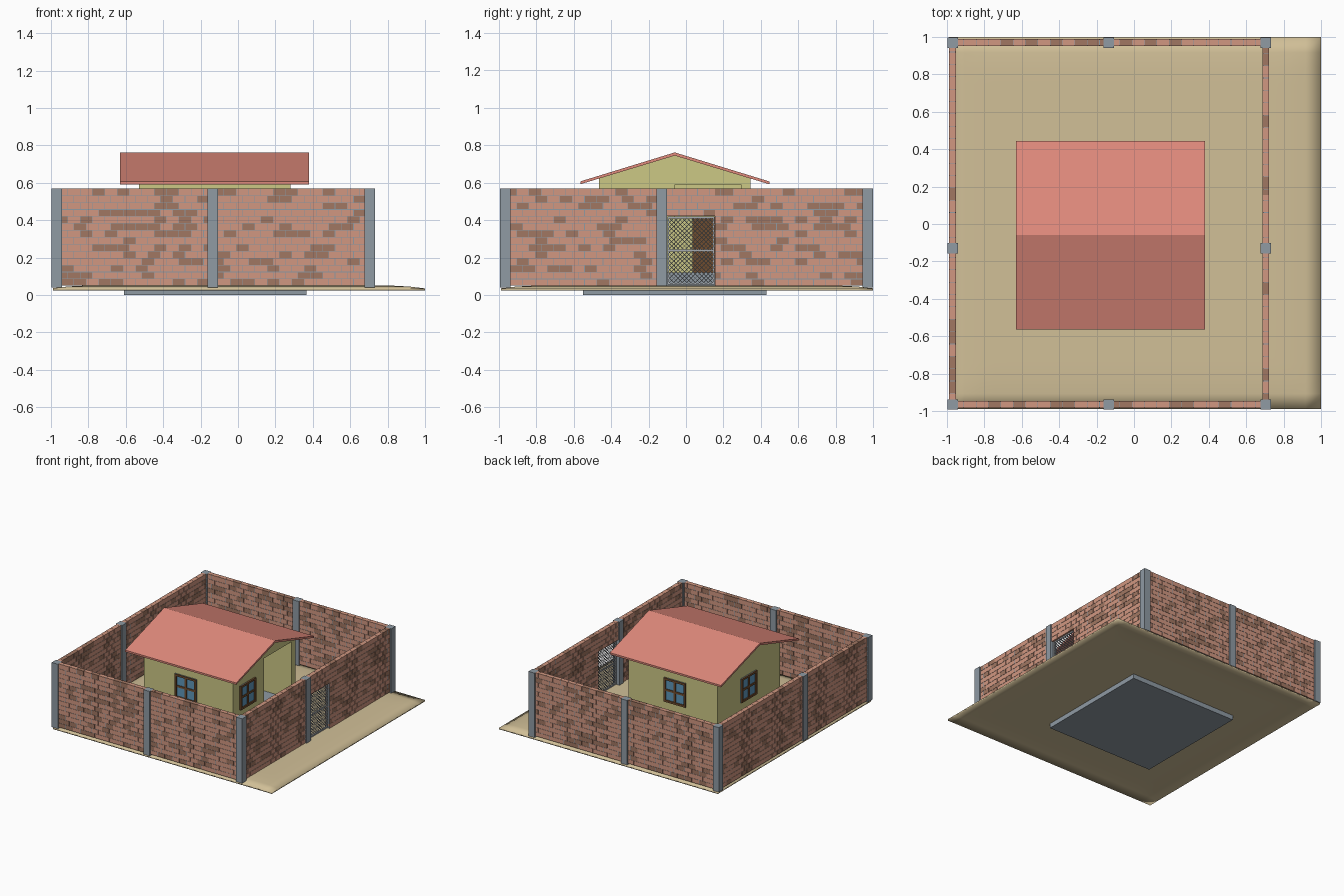
import bpy, bmesh, math, random
from mathutils import Matrix, Vector

if "Cube" in bpy.data.objects:
    bpy.data.objects.remove(bpy.data.objects["Cube"])

random.seed(4)


def material(name, r, g, b):
    m = bpy.data.materials.new(name)
    m.diffuse_color = tuple((c / 255) ** 2.2 for c in (r, g, b)) + (1,)
    m.use_nodes = True
    m.node_tree.nodes["Principled BSDF"].inputs["Base Color"].default_value = m.diffuse_color
    return m


SALMON = material("brick_light", 208, 150, 128)
BROWN = material("brick_dark", 160, 118, 98)
CONCRETE = material("concrete", 142, 153, 162)
SAND = material("sand", 208, 190, 150)
GREEN = material("wall_paint", 203, 199, 132)
ROOF = material("roof_tile", 222, 136, 122)
WOOD = material("wood", 112, 78, 50)
GLASS = material("glass", 95, 150, 185)
STEEL = material("steel", 165, 170, 175)


def finish(name, bm, mats):
    bmesh.ops.recalc_face_normals(bm, faces=bm.faces)
    me = bpy.data.meshes.new(name)
    bm.to_mesh(me)
    bm.free()
    ob = bpy.data.objects.new(name, me)
    bpy.context.collection.objects.link(ob)
    for m in mats:
        me.materials.append(m)
    return ob


def add_box(bm, lo, hi, mat=0):
    lo, hi = Vector(lo), Vector(hi)
    mtx = Matrix.Translation((lo + hi) / 2) @ Matrix.Diagonal((*(hi - lo), 1))
    vs = bmesh.ops.create_cube(bm, size=1, matrix=mtx)["verts"]
    for f in {f for v in vs for f in v.link_faces}:
        f.material_index = mat


def boxes(name, items, mats):
    bm = bmesh.new()
    for it in items:
        add_box(bm, *it)
    return finish(name, bm, mats)


def prism(name, profile, x0, x1, mat):
    # extrude a (y, z) profile along x
    bm = bmesh.new()
    f = bm.faces.new([bm.verts.new((x0, y, z)) for y, z in profile])
    ext = bmesh.ops.extrude_face_region(bm, geom=[f])["geom"]
    bmesh.ops.translate(bm, vec=(x1 - x0, 0, 0),
                        verts=[v for v in ext if isinstance(v, bmesh.types.BMVert)])
    return finish(name, bm, [mat])


# Ground: thin sheet that droops towards its edges
bm = bmesh.new()
bmesh.ops.create_grid(bm, x_segments=24, y_segments=24, size=0.995,
                      matrix=Matrix.Translation((0.005, 0.005, 0)))
for v in bm.verts:
    d = min(1.0 - abs(v.co.y - 0.005), 1.0 - v.co.x, v.co.x + 1.0)
    t = max(0, 1 - d / 0.2)
    v.co.z = 0.05 - 0.015 * t * t
ground = finish("ground", bm, [SAND])
sol = ground.modifiers.new("thickness", "SOLIDIFY")
sol.thickness, sol.offset = 0.012, -1
for p in ground.data.polygons:
    p.use_smooth = True

# Foundation slab
boxes("foundation", [((-0.61, -0.55, 0), (0.365, 0.43, 0.12))], [CONCRETE])

# Perimeter columns
XS, YS, Z0, Z1 = (-0.97, -0.135, 0.705), (-0.965, -0.13, 0.97), 0.05, 0.57
for i, x in enumerate(XS):
    for j, y in enumerate(YS):
        if (i, j) != (1, 1):
            boxes("column", [((x - .028, y - .028, 0.04), (x + .028, y + .028, Z1))], [CONCRETE])

# Brick panels: thin mortar core with individual bricks on it
ROWS, LENGTH = 14, 0.066
RH = (Z1 - Z0) / ROWS


def brick_panel(name, axis, at, a, b, first_row=0):
    def span(u0, u1, half, za, zb, mat):
        if axis == "x":
            return (u0, at - half, za), (u1, at + half, zb), mat
        return (at - half, u0, za), (at + half, u1, zb), mat
    items = [span(a, b, 0.016, Z0 + first_row * RH, Z1 - 0.001, 2)]
    for r in range(first_row, ROWS):
        u = a - (r % 2) * LENGTH / 2
        while u < b:
            u0, u1 = max(a, u), min(b, u + LENGTH - 0.003)
            if u1 - u0 > 0.006:
                z = Z0 + r * RH
                items.append(span(u0, u1, 0.018, z, z + RH - 0.003 * (r < ROWS - 1),
                                  int(random.random() < 0.28)))
            u += LENGTH
    boxes(name, items, [SALMON, BROWN, CONCRETE])


E = 0.028
for y, side in ((YS[0], "front"), (YS[2], "back")):
    for k in (0, 1):
        brick_panel(side + "_wall", "x", y, XS[k] + E, XS[k + 1] - E)
for k in (0, 1):
    brick_panel("left_wall", "y", XS[0], YS[k] + E, YS[k + 1] - E)
brick_panel("right_wall", "y", XS[2], YS[0] + E, YS[1] - E)
brick_panel("right_wall", "y", XS[2], 0.155, YS[2] - E)
brick_panel("wall_over_gate", "y", XS[2], YS[1] + E, 0.155, first_row=10)

# Gate: steel frame with a diagonal wire mesh
gx, ga, gb, gz0, gz1, t = XS[2], -0.1, 0.153, 0.055, 0.42, 0.005
bm = bmesh.new()
for y in (ga, gb - 2 * t):
    add_box(bm, (gx - t, y, gz0), (gx + t, y + 2 * t, gz1))
for z in (gz0, (gz0 + gz1) / 2 - t, gz1 - 2 * t):
    add_box(bm, (gx - t * .9, ga + t, z), (gx + t * .9, gb - t, z + 2 * t))
W, H, step = gb - ga, gz1 - gz0, 0.023
for s in (1, -1):
    for n in range(1, int((W + H) / step) + 1):
        c = n * step - W
        u0, u1 = max(0, -c), min(W, H - c)
        if u1 - u0 < 0.01:
            continue
        mid, ln = (u0 + u1) / 2, (u1 - u0) * math.sqrt(2)
        y = ga + mid if s > 0 else gb - mid
        m = (Matrix.Translation((gx + s * 0.001, y, gz0 + mid + c))
             @ Matrix.Rotation(s * math.pi / 4, 4, "X")
             @ Matrix.Diagonal((0.003, ln, 0.0035, 1)))
        bmesh.ops.create_cube(bm, size=1, matrix=m)
finish("gate", bm, [STEEL])

# House body with gables, and the porch recess cut out
house = prism("house_walls", [(-0.465, 0.11), (0.345, 0.11), (0.345, 0.623),
                              (-0.06, 0.748), (-0.465, 0.623)], -0.53, 0.28, GREEN)
cut = boxes("porch_cutter", [((-0.125, -0.06, 0.0), (0.4, 0.295, 0.59))], [GREEN])
cut.hide_render = True
mod = house.modifiers.new("porch", "BOOLEAN")
mod.operation, mod.object, mod.solver = "DIFFERENCE", cut, "EXACT"
bpy.context.view_layer.objects.active = house
bpy.ops.object.modifier_apply(modifier="porch")
bpy.data.objects.remove(cut)

# Roof: bent sheet along x
prism("roof", [(-0.565, 0.592), (-0.06, 0.745), (0.445, 0.592), (0.445, 0.607),
               (-0.06, 0.762), (-0.565, 0.607)], -0.63, 0.38, ROOF)


# Windows: frame, cross bars and glass, built facing -y and turned into place
def window(x, y, angle):
    h, w = 0.098, 0.016
    items = [((-h, -0.004, -h), (h, 0.01, h), 1)]
    for s in (-1, 1):
        o, i = sorted((s * h, s * (h - w)))
        items += [((o, -0.014, -h), (i, 0.01, h), 0), ((w - h, -0.014, o), (h - w, 0.01, i), 0)]
    items += [((-w / 2, -0.01, w - h), (w / 2, 0.01, h - w), 0),
              ((w - h, -0.01, -w / 2), (h - w, 0.01, w / 2), 0)]
    ob = boxes("window", items, [WOOD, GLASS])
    ob.location = (x, y, 0.385)
    ob.rotation_euler.z = angle


window(-0.145, -0.465, 0)
window(0.28, -0.28, math.pi / 2)
window(-0.145, 0.345, math.pi)
window(-0.53, -0.05, -math.pi / 2)

# Door in the porch: leaf with two raised panels and a knob
dx = -0.125
boxes("door", [((dx - .01, 0.035, 0.12), (dx + .012, 0.2, 0.42), 0),
               ((dx, 0.06, 0.14), (dx + .018, 0.175, 0.24), 0),
               ((dx, 0.06, 0.27), (dx + .018, 0.175, 0.4), 0),
               ((dx, 0.18, 0.245), (dx + .028, 0.192, 0.257), 1)], [WOOD, STEEL])
